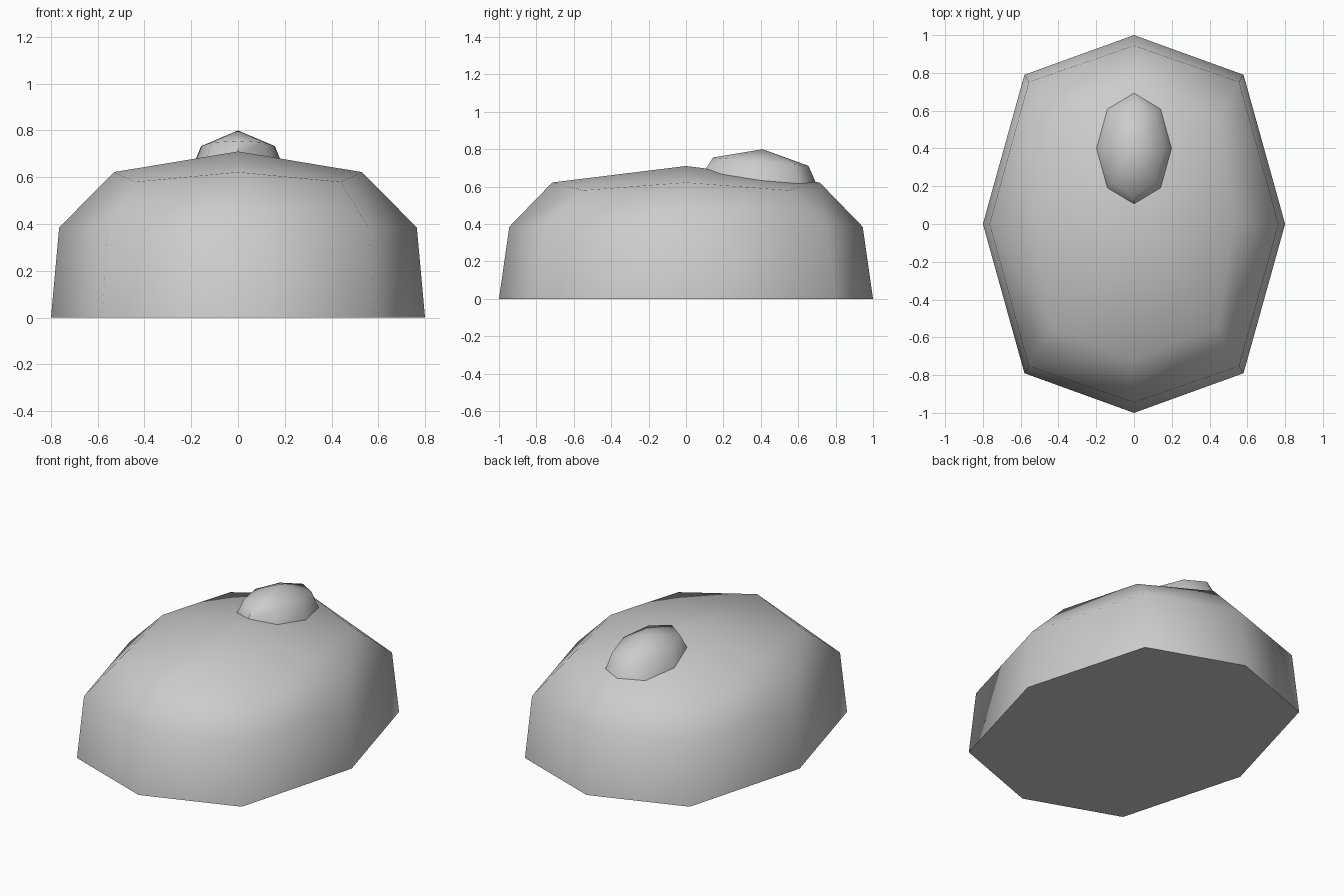
import bpy
import bmesh
import math

old = bpy.data.objects.get("Cube")
if old:
    bpy.data.objects.remove(old, do_unlink=True)

grey = bpy.data.materials.new("plain_grey")
grey.use_nodes = True
GREY = (0.604, 0.604, 0.604, 1)
grey.diffuse_color = GREY
grey.node_tree.nodes["Principled BSDF"].inputs["Base Color"].default_value = GREY


def octagon(side, end, corner):
    """Eight ring points, mirrored in x and y, counter-clockwise."""
    cx, cy = corner
    return [(side, 0), (cx, cy), (0, end), (-cx, cy),
            (-side, 0), (-cx, -cy), (0, -end), (cx, -cy)]


def domed_stone(name, rings, apex):
    """Closed faceted dome: stacked rings, flat base and a peak."""
    bm = bmesh.new()
    loops = [[bm.verts.new(p) for p in ring] for ring in rings]
    peak = bm.verts.new(apex)
    bm.faces.new(reversed(loops[0]))
    for i in range(8):
        j = (i + 1) % 8
        for low, high in zip(loops, loops[1:]):
            bm.faces.new((low[i], low[j], high[j], high[i]))
        bm.faces.new((loops[-1][i], loops[-1][j], peak))
    mesh = bpy.data.meshes.new(name)
    bm.to_mesh(mesh)
    bm.free()
    mesh.materials.append(grey)
    obj = bpy.data.objects.new(name, mesh)
    bpy.context.collection.objects.link(obj)
    bpy.ops.object.select_all(action='DESELECT')
    obj.select_set(True)
    bpy.context.view_layer.objects.active = obj
    bpy.ops.object.shade_smooth_by_angle(angle=math.radians(62))
    return obj


# Body: wall, bevelled shoulder and shallow roof with slightly lower corners
foot = [(x, y, 0) for x, y in octagon(0.8, 1.0, (0.58, 0.79))]
wall = [(x, y, 0.385) for x, y in octagon(0.765, 0.945, (0.557, 0.752))]
roof = [(x, y, 0.58 if x and y else 0.622)
        for x, y in octagon(0.53, 0.715, (0.44, 0.55))]
domed_stone("body", [foot, wall, roof], (0, 0, 0.71))

# Knob: its base follows the slope of the roof, its upper ring tilts back
MID = 0.4
base = [(x, y + MID, 0.707 - 0.126 * (y + MID) - 0.138 * abs(x))
        for x, y in octagon(0.2, 0.295, (0.142, 0.21))]
crown = [(x, y + MID, 0.733 - 0.088 * y)
         for x, y in octagon(0.158, 0.255, (0.112, 0.18))]
domed_stone("top_knob", [base, crown], (0, MID + 0.01, 0.8))
